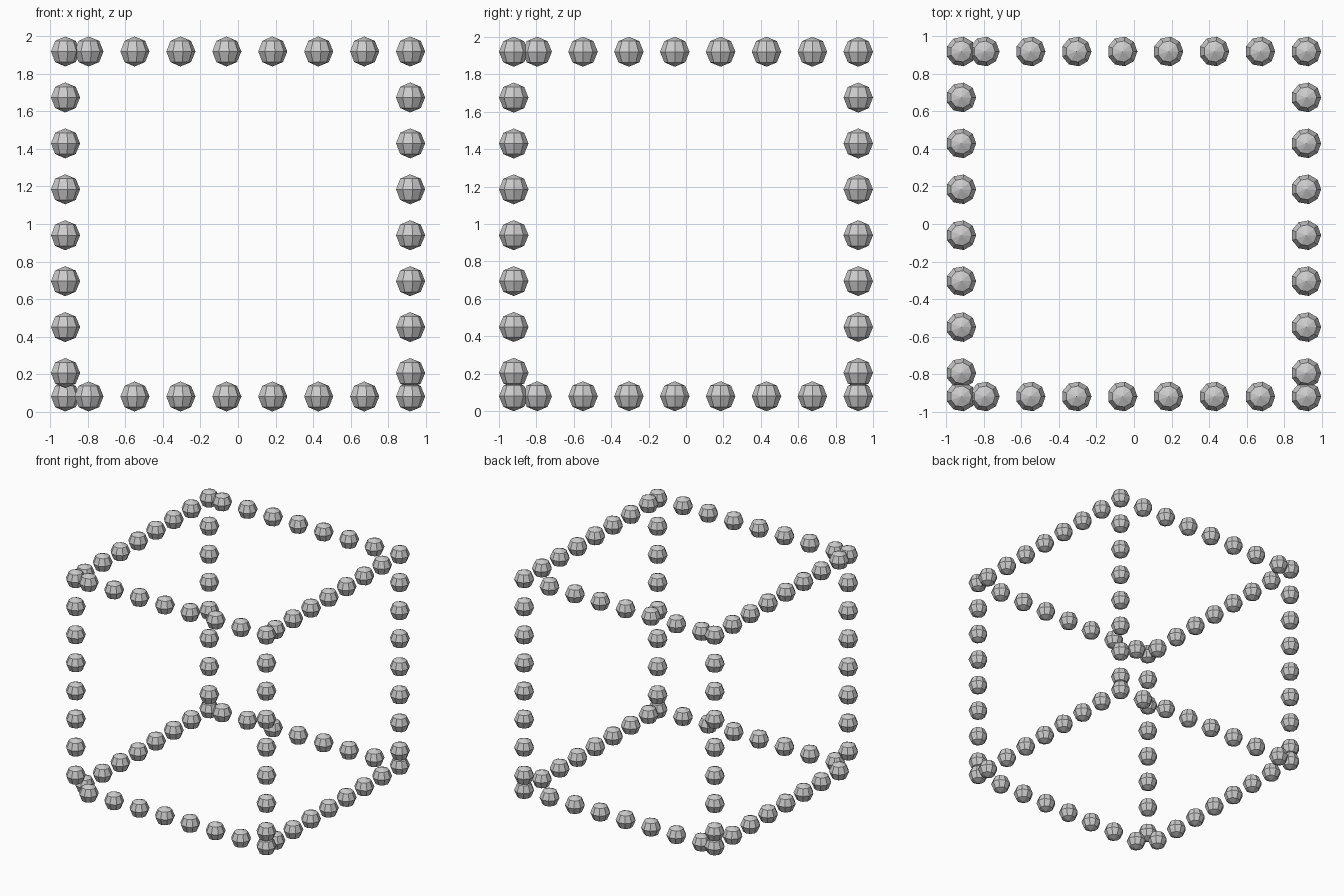
import bpy, bmesh
from math import pi
from mathutils import Matrix, Vector
from itertools import product

if "Cube" in bpy.data.objects:
    bpy.data.objects.remove(bpy.data.objects["Cube"])

A = 0.92        # half length of a cube edge between corner beads
STEP = 0.245    # bead spacing
R = 0.08        # bead radius

# one shared low-poly bead: 9 sides, 4 rings, a vertex towards +x
bm = bmesh.new()
bmesh.ops.create_uvsphere(bm, u_segments=9, v_segments=4, radius=R,
                          matrix=Matrix.Rotation(-pi / 2, 4, 'Z'))
bead_mesh = bpy.data.meshes.new("bead")
bm.to_mesh(bead_mesh)
bm.free()

# beads run along each of the 12 cube edges, starting at the positive end
spots = set()
for axis in range(3):
    for s, t in product((-A, A), repeat=2):
        for i in range(8):
            p = [s, t]
            p.insert(axis, round(A - i * STEP, 4))
            spots.add(tuple(p))      # shared corners are kept once

for n, p in enumerate(sorted(spots)):
    bead = bpy.data.objects.new(f"frame_bead_{n:02d}", bead_mesh)
    bead.location = Vector(p) + Vector((-0.002, 0, 1))
    bpy.context.collection.objects.link(bead)
